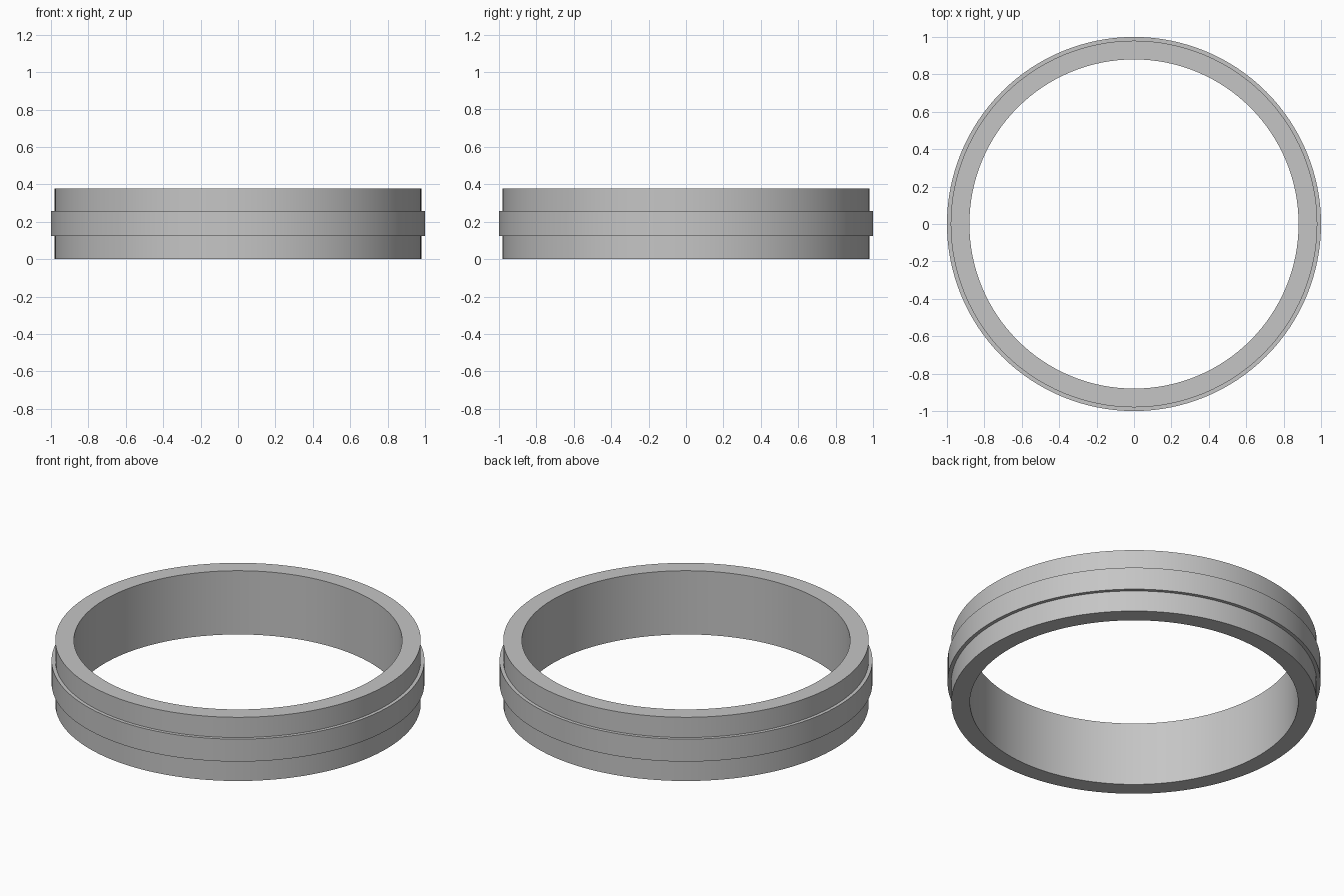
import bpy, bmesh, math

cube = bpy.data.objects.get("Cube")
if cube:
    bpy.data.objects.remove(cube, do_unlink=True)

SEGMENTS = 128

# Plain grey metal
grey = bpy.data.materials.new("grey_metal")
grey.use_nodes = True
colour = (0.56, 0.56, 0.56, 1)
grey.diffuse_color = colour
grey.node_tree.nodes["Principled BSDF"].inputs["Base Color"].default_value = colour


def lathe(name, profile):
    """Spin a closed (radius, height) profile around the z axis."""
    bm = bmesh.new()
    rings = []
    for i in range(SEGMENTS):
        a = math.tau * i / SEGMENTS
        rings.append([bm.verts.new((r * math.cos(a), r * math.sin(a), z))
                      for r, z in profile])
    n = len(profile)
    for i, ring in enumerate(rings):
        nxt = rings[(i + 1) % SEGMENTS]
        for j in range(n):
            k = (j + 1) % n
            bm.faces.new((ring[j], nxt[j], nxt[k], ring[k]))
    bmesh.ops.recalc_face_normals(bm, faces=bm.faces)
    mesh = bpy.data.meshes.new(name)
    bm.to_mesh(mesh)
    bm.free()
    mesh.materials.append(grey)
    obj = bpy.data.objects.new(name, mesh)
    bpy.context.collection.objects.link(obj)
    bpy.ops.object.select_all(action="DESELECT")
    obj.select_set(True)
    bpy.context.view_layer.objects.active = obj
    bpy.ops.object.shade_smooth_by_angle(angle=math.radians(30))
    return obj


# Ring with a raised band around its middle
INNER, OUTER, BAND = 0.88, 0.98, 1.0
HEIGHT, BAND_LOW, BAND_HIGH = 0.377, 0.124, 0.257
lathe("banded_ring", [
    (INNER, 0), (OUTER, 0),
    (OUTER, BAND_LOW), (BAND, BAND_LOW),
    (BAND, BAND_HIGH), (OUTER, BAND_HIGH),
    (OUTER, HEIGHT), (INNER, HEIGHT),
])
